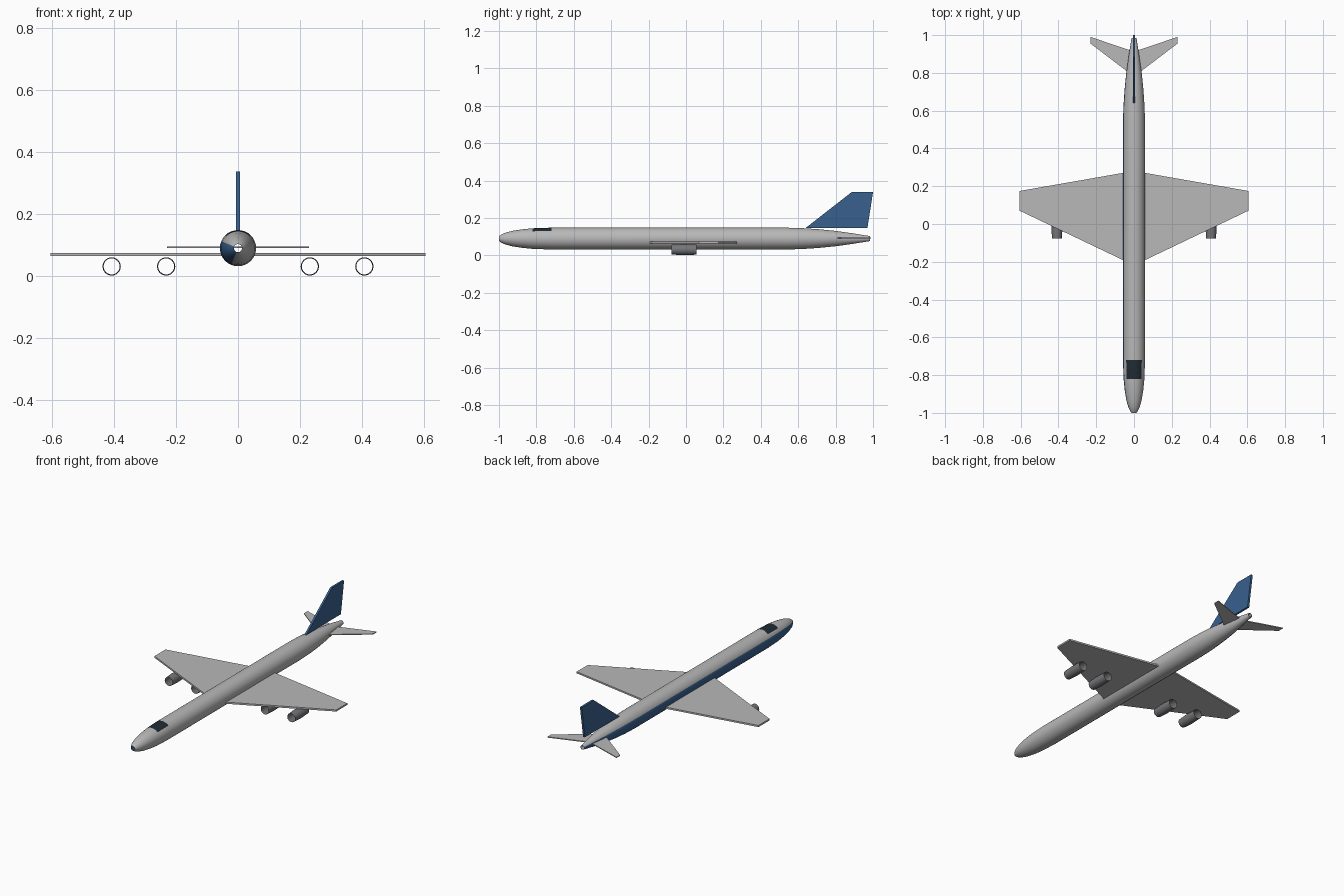
import bpy, bmesh, math

cube = bpy.data.objects.get("Cube")
if cube:
    bpy.data.objects.remove(cube, do_unlink=True)


def material(name, rgb):
    m = bpy.data.materials.new(name)
    m.use_nodes = True
    m.diffuse_color = (*rgb, 1)
    m.node_tree.nodes["Principled BSDF"].inputs["Base Color"].default_value = (*rgb, 1)
    return m


GREY = material("light grey", (0.48, 0.48, 0.48))
BLUE = material("navy blue", (0.04, 0.12, 0.27))
GLASS = material("dark glass", (0.015, 0.025, 0.035))
METAL = material("engine grey", (0.18, 0.18, 0.19))


def finish(name, bm, mats, smooth=False):
    bmesh.ops.recalc_face_normals(bm, faces=bm.faces)
    mesh = bpy.data.meshes.new(name)
    bm.to_mesh(mesh)
    bm.free()
    ob = bpy.data.objects.new(name, mesh)
    bpy.context.collection.objects.link(ob)
    for m in mats:
        mesh.materials.append(m)
    if smooth:
        bpy.ops.object.select_all(action='DESELECT')
        bpy.context.view_layer.objects.active = ob
        ob.select_set(True)
        bpy.ops.object.shade_smooth_by_angle(angle=math.radians(40))
    return ob


def tube(name, profile, cx, cz, segs, mats, rule=None):
    """Open tube along y from (y, radius) pairs; rule(angle, y) picks the material."""
    bm = bmesh.new()
    rings = []
    for y, r in profile:
        angles = [2 * math.pi * i / segs for i in range(segs)]
        rings.append([bm.verts.new((cx + r * math.cos(a), y, cz + r * math.sin(a)))
                      for a in angles])
    for k in range(len(rings) - 1):
        a, b = rings[k], rings[k + 1]
        for i in range(segs):
            j = (i + 1) % segs
            f = bm.faces.new((a[i], a[j], b[j], b[i]))
            if rule:
                mid_y = (profile[k][0] + profile[k + 1][0]) / 2
                f.material_index = rule(360 * (i + 0.5) / segs, mid_y)
    return finish(name, bm, mats, smooth=True)


def plate(name, outline, thickness, mat):
    """Flat panel: outline points extruded by a thickness vector."""
    bm = bmesh.new()
    face = bm.faces.new([bm.verts.new(p) for p in outline])
    out = bmesh.ops.extrude_face_region(bm, geom=[face])
    bmesh.ops.translate(bm, vec=thickness,
                        verts=[v for v in out["geom"] if isinstance(v, bmesh.types.BMVert)])
    return finish(name, bm, [mat])


# Fuselage with a windscreen on top and one painted lower flank
AXIS = 0.09


def paint(angle, y):
    if 45 < angle < 135 and -0.82 < y < -0.72:
        return 2
    return 1 if 157.5 < angle < 247.5 else 0


body = [(-1.0, 0.013), (-0.99, 0.02), (-0.97, 0.03), (-0.93, 0.041), (-0.88, 0.049),
        (-0.82, 0.055), (-0.72, 0.0585), (0.53, 0.0585), (0.62, 0.056), (0.71, 0.05),
        (0.8, 0.041), (0.9, 0.027), (0.985, 0.013)]
tube("fuselage", body, 0, AXIS, 32, [GREY, BLUE, GLASS], paint)

# Tail fin
plate("tail_fin", [(-0.006, y, z) for y, z in
                   [(0.64, 0.147), (0.97, 0.147), (1.0, 0.338), (0.885, 0.338)]],
      (0.012, 0, 0), BLUE)

# Wings, tailplanes and engines on both sides
nacelle = [(-0.077, 0.026), (-0.02, 0.0295), (0.055, 0.027)]
for side, s in (("left", 1), ("right", -1)):
    plate(side + "_wing", [(s * x, y, 0.065) for x, y in
                           [(0.05, -0.195), (0.605, 0.07), (0.605, 0.175), (0.05, 0.272)]],
          (0, 0, 0.01), GREY)
    plate(side + "_tailplane", [(s * x, y, 0.09) for x, y in
                                [(0, 0.78), (0.23, 0.955), (0.23, 0.99), (0, 0.913)]],
          (0, 0, 0.005), GREY)
    for place, x in (("inner", 0.232), ("outer", 0.408)):
        tube(f"{side}_{place}_engine", nacelle, s * x, 0.031, 24, [METAL])
